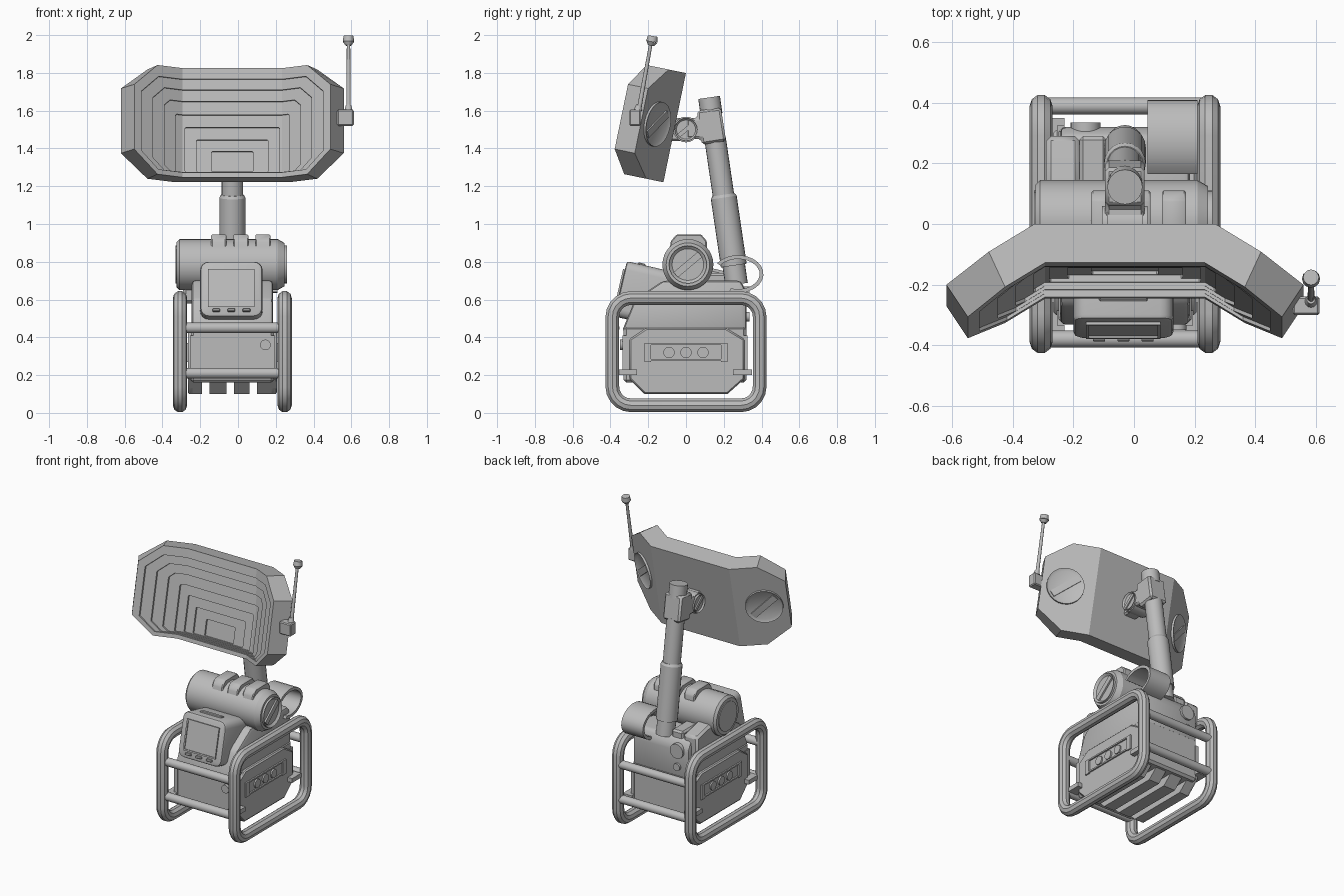
import bpy, bmesh, math
from mathutils import Vector, Matrix

cube = bpy.data.objects.get("Cube")
if cube:
    bpy.data.objects.remove(cube, do_unlink=True)

CX = -0.03                      # middle of the body in x
GREY = (0.5, 0.5, 0.5, 1)
mat = bpy.data.materials.new("plain grey")
mat.use_nodes = True
mat.diffuse_color = GREY
mat.node_tree.nodes["Principled BSDF"].inputs["Base Color"].default_value = GREY


def finish(name, bm, matrix=Matrix(), smooth=True):
    bmesh.ops.transform(bm, matrix=matrix, verts=bm.verts)
    bmesh.ops.recalc_face_normals(bm, faces=bm.faces)
    me = bpy.data.meshes.new(name)
    bm.to_mesh(me)
    bm.free()
    me.materials.append(mat)
    ob = bpy.data.objects.new(name, me)
    bpy.context.scene.collection.objects.link(ob)
    if smooth:
        shade(ob)
    return ob


def shade(ob):
    bpy.ops.object.select_all(action='DESELECT')
    ob.select_set(True)
    bpy.context.view_layer.objects.active = ob
    bpy.ops.object.shade_smooth_by_angle(angle=math.radians(35))


def round_edges(bm, width, segments=2, test=lambda e: True):
    if width:
        bmesh.ops.bevel(bm, geom=[e for e in bm.edges if test(e)], offset=width,
                        segments=segments, profile=0.5, affect='EDGES')


def box(name, lo, hi, bevel=0, matrix=Matrix()):
    lo, hi = Vector(lo), Vector(hi)
    bm = bmesh.new()
    bmesh.ops.create_cube(bm, size=1)
    size = Matrix.Diagonal((*(hi - lo), 1))
    bmesh.ops.transform(bm, matrix=Matrix.Translation((lo + hi) / 2) @ size, verts=bm.verts)
    round_edges(bm, bevel, 1)
    return finish(name, bm, matrix)


def prism(name, profile, x0, x1, bevel=0, segments=1):
    """Side profile of (y, z) points pulled along x."""
    bm = bmesh.new()
    face = bm.faces.new([bm.verts.new((x0, y, z)) for y, z in profile])
    new = bmesh.ops.extrude_face_region(bm, geom=[face])["geom"]
    bmesh.ops.translate(bm, vec=(x1 - x0, 0, 0), verts=[v for v in new if isinstance(v, bmesh.types.BMVert)])
    round_edges(bm, bevel, segments)
    return finish(name, bm)


def along(p, direction):
    return Matrix.Translation(p) @ Vector(direction).to_track_quat('Z', 'Y').to_matrix().to_4x4()


def rod(name, p0, p1, r0, r1=None, sides=20):
    p0, p1 = Vector(p0), Vector(p1)
    bm = bmesh.new()
    bmesh.ops.create_cone(bm, cap_ends=True, segments=sides, radius1=r0,
                          radius2=r0 if r1 is None else r1, depth=(p1 - p0).length)
    return finish(name, bm, along((p0 + p1) / 2, p1 - p0))


def dial(name, p, direction, r, height, matrix=Matrix()):
    """Recessed round cap with a diagonal bar across it."""
    bm = bmesh.new()
    bmesh.ops.create_cone(bm, cap_ends=True, segments=24, radius1=r, radius2=r, depth=height * 2)
    top = max(bm.faces, key=lambda f: f.calc_center_median().z)
    bmesh.ops.inset_region(bm, faces=[top], thickness=r * 0.16)
    bmesh.ops.translate(bm, vec=(0, 0, -height * 0.7), verts=top.verts)
    bar = Matrix.Rotation(math.radians(40), 4, 'Z') @ Matrix.Diagonal((r * 1.68, r * 0.36, height * 1.7, 1))
    bmesh.ops.create_cube(bm, size=1, matrix=bar)
    return finish(name, bm, matrix @ along(p, direction))


# Tubular cage: two rounded loops and four cross bars
def loop(name, x, half_y, z0, z1, corner, r):
    cu = bpy.data.curves.new(name, 'CURVE')
    cu.dimensions = '3D'
    cu.bevel_depth, cu.bevel_resolution = r, 3
    pts = []
    for i, (sy, z) in enumerate([(1, z1 - corner), (-1, z1 - corner), (-1, z0 + corner), (1, z0 + corner)]):
        for k in range(6):
            a = math.radians(90 * i + 18 * k)
            pts.append((x, sy * (half_y - corner) + corner * math.cos(a), z + corner * math.sin(a), 1))
    sp = cu.splines.new('POLY')
    sp.points.add(len(pts) - 1)
    for q, co in zip(sp.points, pts):
        q.co = co
    sp.use_cyclic_u = True
    ob = bpy.data.objects.new(name, cu)
    bpy.context.scene.collection.objects.link(ob)
    bpy.ops.object.select_all(action='DESELECT')
    ob.select_set(True)
    bpy.context.view_layer.objects.active = ob
    bpy.ops.object.convert(target='MESH')
    ob.data.materials.clear()
    ob.data.materials.append(mat)
    shade(ob)


for s, side in ((-1, "right"), (1, "left")):
    loop(side + "_cage_loop", CX + s * 0.277, 0.39, 0.04, 0.608, 0.1, 0.038)
for end, y in (("front", -0.38), ("back", 0.39)):
    for z in (0.21, 0.45):
        rod(end + "_cross_bar", (CX - 0.27, y, z), (CX + 0.27, y, z), 0.028)

# Lower body: core, bottom ribs, side plates with three lamps
octagon = [(-0.3, 0.18), (-0.22, 0.1), (0.22, 0.1), (0.31, 0.18),
           (0.31, 0.39), (0.21, 0.45), (-0.21, 0.45), (-0.3, 0.39)]
box("body_core", (CX - 0.22, -0.33, 0.16), (CX + 0.22, 0.32, 0.46), 0.015)
for x0, x1 in ((-0.26, -0.19), (-0.15, -0.06), (-0.02, 0.06), (0.1, 0.2)):
    prism("bottom_rib", [p for p in octagon if p[1] < 0.3] + [(0.31, 0.2), (-0.3, 0.2)], x0, x1)
for s, side in ((-1, "right"), (1, "left")):
    a, b, c = (CX + s * d for d in (0.2, 0.236, 0.246))
    prism(side + "_side_plate", octagon, a, b, 0.008)
    for y0, y1 in ((-0.22, -0.185), (0.185, 0.22)):
        prism(side + "_panel_end", [(y0, 0.27), (y1, 0.27), (y1, 0.37), (y0, 0.37)], b, c)
    for z in (0.275, 0.36):
        prism(side + "_panel_rim", [(-0.2, z), (0.2, z), (0.2, z + 0.01), (-0.2, z + 0.01)], b, c)
    for y in (-0.09, 0, 0.09):
        rod(side + "_lamp", (b, y, 0.32), (c, y, 0.32), 0.03)
    for y in (-0.31, 0.3):
        prism(side + "_corner_strip", [(y - 0.025, 0.23), (y + 0.025, 0.23), (y + 0.025, 0.41),
                                       (y - 0.025, 0.41)], a, CX + s * 0.225)
        prism(side + "_clamp", [(y - 0.05, 0.2), (y + 0.05, 0.2), (y + 0.05, 0.23),
                                (y - 0.05, 0.23)], a, CX + s * 0.27)
rod("front_knob", (0.145, -0.32, 0.36), (0.145, -0.35, 0.36), 0.028)

# Upper body and back fittings
prism("upper_body", [(-0.34, 0.43), (-0.27, 0.6), (-0.12, 0.7), (0.29, 0.7), (0.32, 0.64), (0.32, 0.43)],
      CX - 0.215, CX + 0.215, 0.02, 2)
prism("right_cheek", [(0.02, 0.58), (0.29, 0.58), (0.29, 0.73), (0.12, 0.77), (0.02, 0.77)], -0.29, -0.18, 0.015)
box("back_box", (-0.18, 0.1, 0.66), (-0.09, 0.29, 0.74), 0.012)
rod("back_dial", (-0.16, 0.3, 0.62), (-0.16, 0.335, 0.62), 0.05)
rod("back_button", (-0.16, 0.3, 0.51), (-0.16, 0.335, 0.51), 0.025)

# Monitor with tilted face, screen frame and buttons
bm = bmesh.new()
bmesh.ops.create_cube(bm, size=1)
bmesh.ops.scale(bm, vec=(0.33, 0.24, 0.3), verts=bm.verts)
round_edges(bm, 0.045, 4, lambda e: abs(e.verts[0].co.y - e.verts[1].co.y) > 0.1)
front = min(bm.faces, key=lambda f: f.calc_center_median().y)
round_edges(bm, 0.015, 2, lambda e: e in front.edges)
front = min(bm.faces, key=lambda f: f.calc_center_median().y)
y_face = front.calc_center_median().y
tilt = Matrix.Translation((CX - 0.005, -0.23, 0.63)) @ Matrix.Rotation(math.radians(-13), 4, 'X')
finish("monitor", bm, tilt)
for x in (-0.123, 0.113):
    box("screen_side_rim", (x, y_face - 0.01, -0.1), (x + 0.01, y_face + 0.01, 0.105), 0, tilt)
for z in (-0.1, 0.095):
    box("screen_rim", (-0.123, y_face - 0.01, z), (0.123, y_face + 0.01, z + 0.01), 0, tilt)
box("screen", (-0.115, y_face - 0.003, -0.095), (0.115, y_face + 0.01, 0.1), 0, tilt)
for x in (-0.08, 0, 0.08):
    box("monitor_button", (x - 0.02, y_face - 0.015, -0.125), (x + 0.02, y_face + 0.01, -0.11), 0.003, tilt)
box("monitor_top_vent", (-0.08, -0.06, 0.14), (0.08, -0.02, 0.158), 0.004, tilt)

# Horizontal drum with end dials and three top fins
DY, DZ = 0.01, 0.785
rod("drum", (-0.31, DY, DZ), (0.21, DY, DZ), 0.135, sides=32)
rod("drum_left_taper", (0.21, DY, DZ), (0.245, DY, DZ), 0.135, 0.115, 32)
rod("drum_right_taper", (-0.31, DY, DZ), (-0.325, DY, DZ), 0.135, 0.12, 32)
dial("drum_left_dial", (0.24, DY, DZ), (1, 0, 0), 0.1, 0.02)
rod("drum_right_cap", (-0.32, DY, DZ), (-0.33, DY, DZ), 0.1)
for x in (-0.102, 0.015, 0.132):
    prism("drum_fin", [(-0.09, 0.85), (-0.08, 0.91), (-0.05, 0.945), (0.08, 0.945), (0.11, 0.91), (0.11, 0.85)],
          x - 0.04, x + 0.04, 0.006)

# Curved guard strap beside the mast
arc = [math.radians(-110 + 15 * k) for k in range(18)]
ring = lambda r: [(0.275 + (0.135 - r) * math.cos(t), 0.735 + (0.1 - r) * math.sin(t)) for t in arc]
prism("guard_strap", ring(0) + ring(0.02)[::-1], 0.045, 0.21)

# Leaning mast
mast = lambda z: Vector((CX, 0.25 - 0.147 * (z - 0.8), z))
rod("mast_foot", mast(0.68), mast(0.8), 0.06)
rod("mast_lower", mast(0.78), mast(1.14), 0.069)
rod("mast_collar", mast(1.14), mast(1.155), 0.069, 0.06)
rod("mast_upper", mast(1.15), mast(1.45), 0.057)
rod("mast_top", mast(1.58), mast(1.67), 0.058)
prism("mast_clamp", [(0.085, 1.42), (0.212, 1.44), (0.185, 1.615), (0.06, 1.6), (0.06, 1.56),
                     (0.0, 1.56), (0.0, 1.45), (0.08, 1.45)], CX - 0.065, CX + 0.065, 0.012)
rod("hinge", (CX - 0.06, 0, 1.5), (CX + 0.06, 0, 1.5), 0.068)
for s, side in ((-1, "right"), (1, "left")):
    dial(side + "_hinge_dial", (CX + s * 0.06, 0, 1.5), (s, 0, 0), 0.06, 0.015)
box("panel_mount", (CX - 0.05, -0.09, 1.44), (CX + 0.05, 0, 1.56), 0.01)

# Folded panel: outline in (x, height), pulled forward, wings bent forward
PANEL = Matrix.Translation((CX, -0.06, 1.51)) @ Matrix.Rotation(-0.203, 4, 'X')
BEND = 0.62


def folded_slab(name, half, fold, back, front, narrow):
    bm = bmesh.new()
    outline = half + [(-x, z) for x, z in reversed(half)]
    face = bm.faces.new([bm.verts.new((x, 0, z)) for x, z in outline])
    for x in (-fold, fold):
        bmesh.ops.bisect_plane(bm, geom=bm.verts[:] + bm.edges[:] + bm.faces[:],
                               plane_co=(x, 0, 0), plane_no=(1, 0, 0))
    new = bmesh.ops.extrude_face_region(bm, geom=bm.faces[:])["geom"]
    fronts = {v for v in new if isinstance(v, bmesh.types.BMVert)}
    for v in bm.verts:
        k, depth = (narrow, front) if v in fronts else (1, back)
        v.co.x *= k
        v.co.y = -depth - BEND * max(0, abs(v.co.x) - fold * k)
    return finish(name, bm, PANEL, smooth=False)


panel = folded_slab("folded_panel", [(0.45, -0.295), (0.59, -0.175), (0.59, 0.175), (0.45, 0.295)],
                    0.3, 0, 0.13, 0.88)
# Nested terraces cut into the panel front
steps = [(0.48, 0.235), (0.42, 0.18), (0.36, 0.12), (0.3, 0.05), (0.25, -0.015), (0.19, -0.08), (0.11, -0.14)]
for k, (w, top) in enumerate(steps):
    c = max(0.005, 0.09 - 0.03 * k)
    low = -0.268 + 0.003 * k
    cutter = folded_slab("terrace_cutter", [(w - c, low), (w, low + c), (w, top - c), (w - c, top)],
                         0.264, 0.118 - 0.012 * k, 0.5, 1)
    cutter.hide_render = True
    mod = panel.modifiers.new("terrace", 'BOOLEAN')
    mod.operation, mod.solver, mod.object = 'DIFFERENCE', 'EXACT', cutter
    bpy.context.view_layer.objects.active = panel
    bpy.ops.object.modifier_apply(modifier=mod.name)
    bpy.data.objects.remove(cutter, do_unlink=True)
for s, side in ((-1, "right"), (1, "left")):
    dial(side + "_panel_dial", (s * 0.46, -0.1, 0), (s * 0.53, 0.85, 0), 0.12, 0.015, PANEL)

# Antenna on the panel's left end
box("antenna_block", (0.525, -0.3, 1.52), (0.613, -0.24, 1.605), 0.006)
rod("antenna_socket", (0.585, -0.255, 1.6), (0.585, -0.25, 1.63), 0.022, 0.014, 12)
rod("antenna_rod", (0.585, -0.25, 1.6), (0.585, -0.185, 1.96), 0.012, 0.009, 12)
rod("antenna_neck", (0.585, -0.186, 1.945), (0.585, -0.181, 1.965), 0.016, 0.03, 12)
rod("antenna_tip", (0.585, -0.181, 1.965), (0.585, -0.176, 1.995), 0.03, 0.026, 12)
